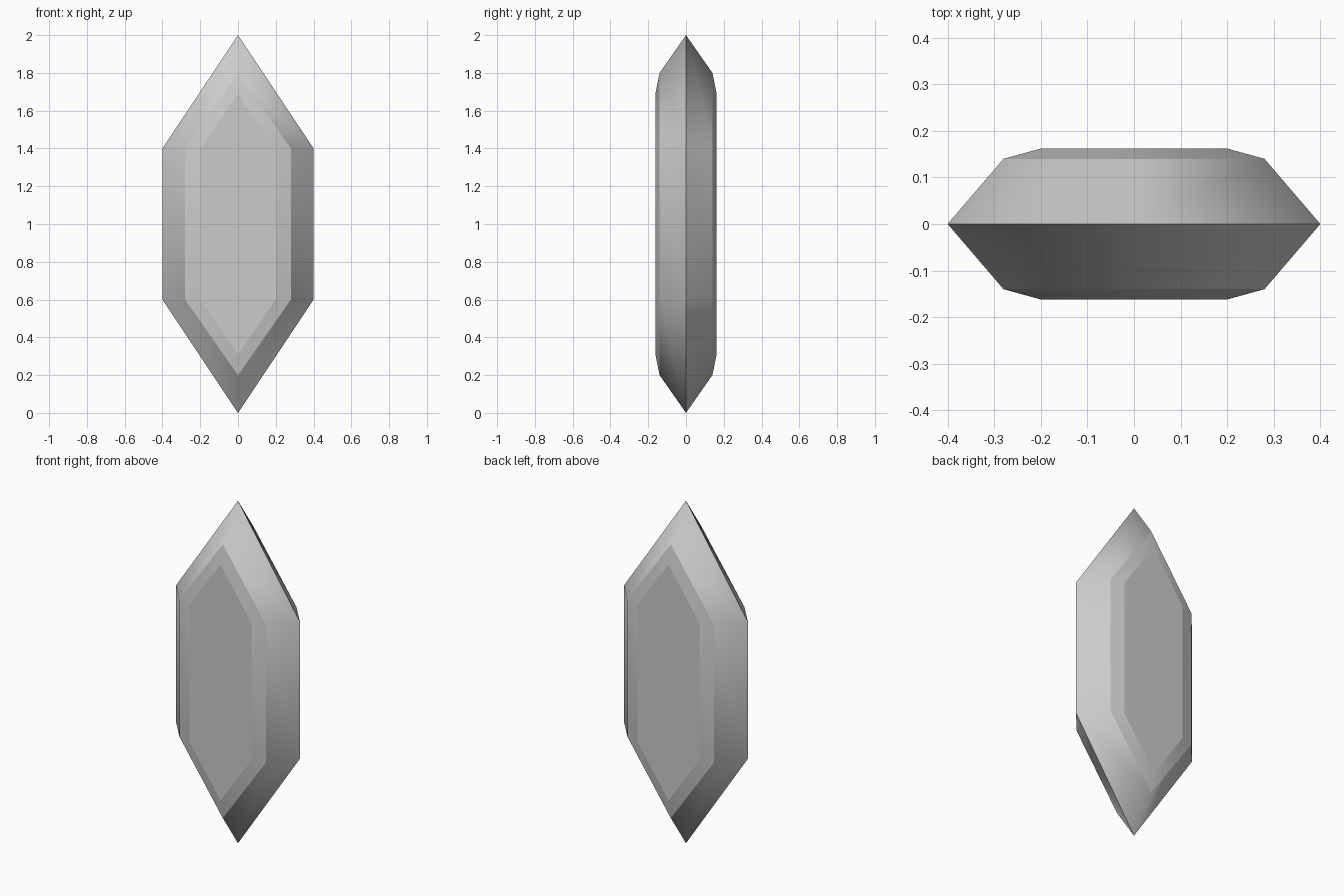
import bpy, bmesh

if "Cube" in bpy.data.objects:
    bpy.data.objects.remove(bpy.data.objects["Cube"])

# Half-depth, half-width and tip offset from centre, from front table to back table
half = [(0.0, 0.40, 1.0), (0.14, 0.28, 0.80), (0.162, 0.20, 0.69)]
levels = [(-y, w, t) for y, w, t in reversed(half)] + half[1:]
SHOULDER = 0.4

bm = bmesh.new()

# Hexagonal outlines
rings = []
for y, w, t in levels:
    outline = [(0, t), (w, SHOULDER), (w, -SHOULDER),
               (0, -t), (-w, -SHOULDER), (-w, SHOULDER)]
    rings.append([bm.verts.new((x, y, z + 1)) for x, z in outline])

# Sloping facets between outlines
for a, b in zip(rings, rings[1:]):
    for i in range(6):
        j = (i + 1) % 6
        bm.faces.new((a[i], a[j], b[j], b[i]))

# Flat front and back tables
bm.faces.new(rings[0])
bm.faces.new(rings[-1])
bmesh.ops.recalc_face_normals(bm, faces=bm.faces)

# Smooth around each band, crisp along each outline
for f in bm.faces:
    f.smooth = True
for e in bm.edges:
    e.smooth = abs(e.verts[0].co.y - e.verts[1].co.y) > 1e-5

mesh = bpy.data.meshes.new("crystal")
bm.to_mesh(mesh)
bm.free()
bpy.context.collection.objects.link(bpy.data.objects.new("crystal", mesh))
